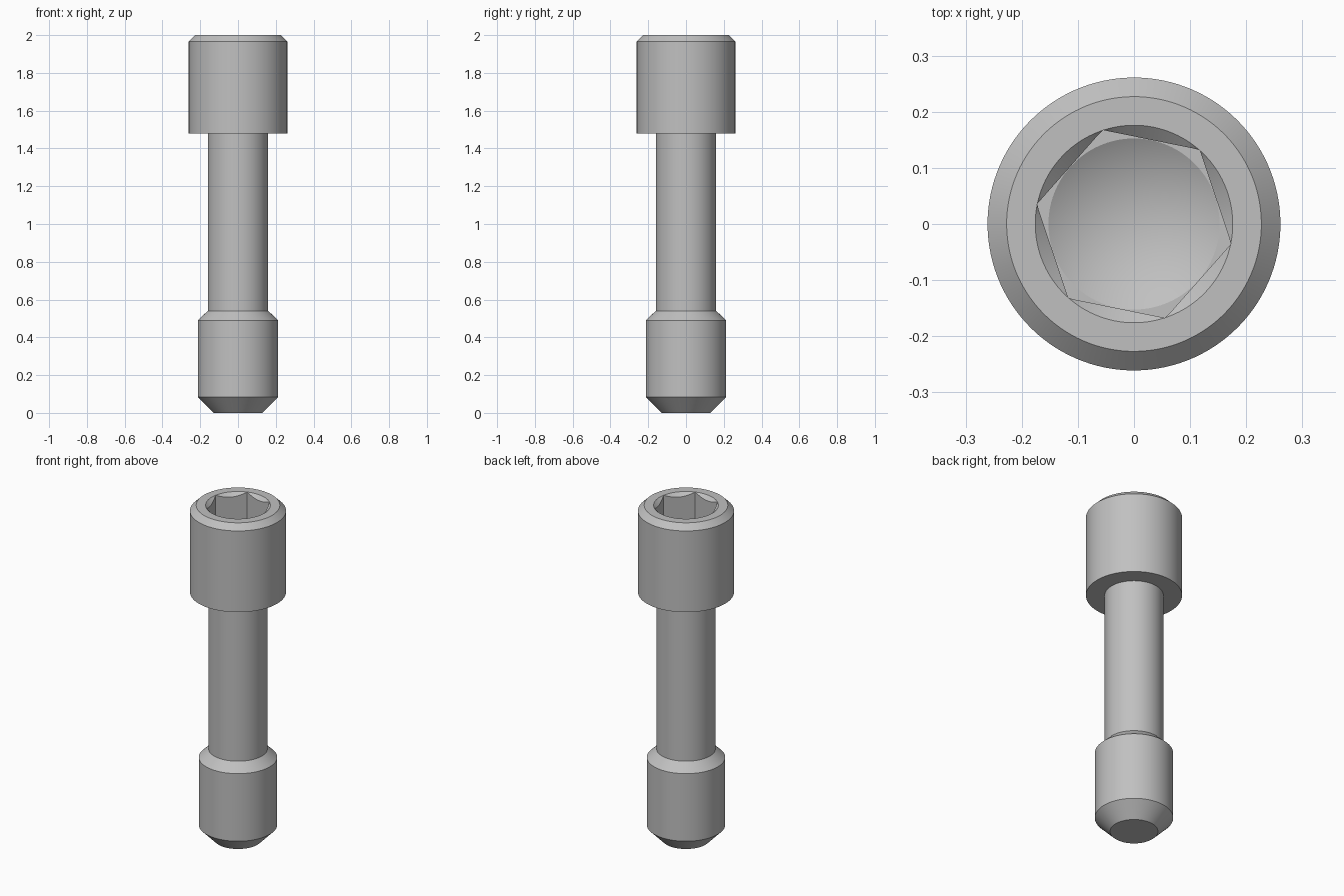
import bpy, bmesh, math

SEGMENTS = 120                     # divisible by six so the socket corners land on samples
TURN = math.radians(48.5)          # rotation of the hex socket
APOTHEM = 0.153                    # half of the socket's width across flats
RIM = 0.176                        # radius of the socket's countersunk mouth
TOP, FLOOR, DRILL_TIP = 2.0, 1.74, 1.65

cube = bpy.data.objects.get("Cube")
if cube:
    bpy.data.objects.remove(cube, do_unlink=True)

steel = bpy.data.materials.new("grey_steel")
steel.use_nodes = True
steel.diffuse_color = (0.53, 0.53, 0.53, 1)
steel.node_tree.nodes["Principled BSDF"].inputs["Base Color"].default_value = steel.diffuse_color


def hex_radius(step):
    """Distance from the axis to the hex socket wall at one angular step."""
    sector = 2 * math.pi * step / SEGMENTS % (math.pi / 3) - math.pi / 6
    return APOTHEM / math.cos(sector)


def add_ring(bm, radius, height):
    """Ring of vertices; radius and height are functions of the step."""
    ring = []
    for i in range(SEGMENTS):
        angle = TURN + 2 * math.pi * i / SEGMENTS
        r = radius(i)
        ring.append(bm.verts.new((r * math.cos(angle), r * math.sin(angle), height(i))))
    return ring


def circle(bm, r, z):
    return add_ring(bm, lambda i: r, lambda i: z)


def bridge(bm, lower, upper):
    for i in range(SEGMENTS):
        j = (i + 1) % SEGMENTS
        bm.faces.new((lower[i], lower[j], upper[j], upper[i]))


bm = bmesh.new()

# Outer profile: chamfered tip, thick end, neck, head with chamfered top, socket mouth
profile = [(0.13, 0), (0.213, 0.085), (0.213, 0.49), (0.16, 0.54),
           (0.16, 1.48), (0.261, 1.48), (0.261, 1.967), (0.227, TOP), (RIM, TOP)]
rings = [circle(bm, r, z) for r, z in profile]

# Hex socket: countersink running into the flats, walls, flat corners around the drill cone
rings.append(add_ring(bm, hex_radius, lambda i: TOP - 0.001 - 0.85 * max(0, RIM - hex_radius(i))))
rings.append(add_ring(bm, hex_radius, lambda i: FLOOR))
rings.append(circle(bm, APOTHEM - 0.0005, FLOOR))

for lower, upper in zip(rings, rings[1:]):
    bridge(bm, lower, upper)

# Flat end face and conical bottom of the socket
bm.faces.new(list(reversed(rings[0])))
tip = bm.verts.new((0, 0, DRILL_TIP))
for i in range(SEGMENTS):
    bm.faces.new((rings[-1][i], rings[-1][(i + 1) % SEGMENTS], tip))

mesh = bpy.data.meshes.new("socket_head_screw")
bm.to_mesh(mesh)
bm.free()
mesh.materials.append(steel)

screw = bpy.data.objects.new("socket_head_screw", mesh)
bpy.context.collection.objects.link(screw)
bpy.ops.object.select_all(action='DESELECT')
screw.select_set(True)
bpy.context.view_layer.objects.active = screw
bpy.ops.object.shade_smooth_by_angle(angle=math.radians(25))
